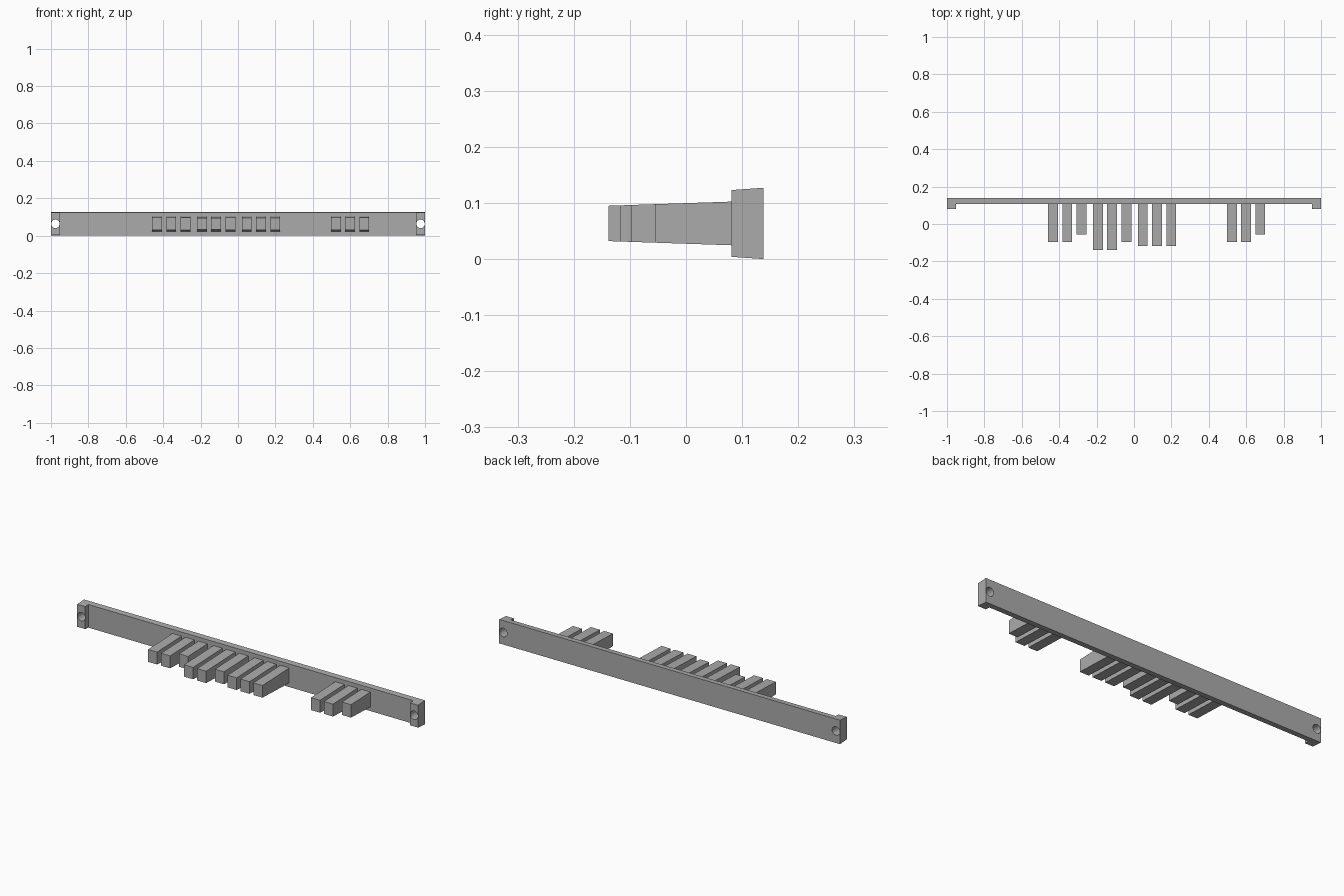
import bpy
import bmesh
import math

cube = bpy.data.objects.get("Cube")
if cube:
    bpy.data.objects.remove(cube, do_unlink=True)

grey = bpy.data.materials.new("plain grey")
grey.use_nodes = True
colour = (0.41, 0.41, 0.41, 1)
grey.diffuse_color = colour
grey.node_tree.nodes["Principled BSDF"].inputs["Base Color"].default_value = colour

MID_Z = 0.0635
BACK = 0.138
BAR_FRONT = 0.107
TAB_FRONT = 0.081


def drafted_prism(name, outline, half_height):
    """Extrude a plan outline about MID_Z, with a height that varies along y."""
    bm = bmesh.new()
    low = [bm.verts.new((x, y, MID_Z - half_height(y))) for x, y in outline]
    high = [bm.verts.new((x, y, MID_Z + half_height(y))) for x, y in outline]
    bm.faces.new(low[::-1])
    bm.faces.new(high)
    n = len(outline)
    for i in range(n):
        j = (i + 1) % n
        bm.faces.new((low[i], low[j], high[j], high[i]))
    bmesh.ops.recalc_face_normals(bm, faces=bm.faces)
    mesh = bpy.data.meshes.new(name)
    bm.to_mesh(mesh)
    bm.free()
    mesh.materials.append(grey)
    obj = bpy.data.objects.new(name, mesh)
    bpy.context.collection.objects.link(obj)
    return obj


# Long rail with a forward tab at each end
half = [(1, BACK), (1, TAB_FRONT), (0.953, TAB_FRONT), (0.953, BAR_FRONT)]
outline = half + [(-x, y) for x, y in reversed(half)]
rail = drafted_prism("rail", outline[::-1],
                     lambda y: 0.0595 + 0.004 * (y - TAB_FRONT) / (BACK - TAB_FRONT))

# Screw hole through each tab
for side in (-1, 1):
    bpy.ops.mesh.primitive_cylinder_add(
        vertices=16, radius=0.023, depth=0.3,
        location=(side * 0.976, 0.11, MID_Z), rotation=(math.pi / 2, 0, 0))
    cutter = bpy.context.object
    cutter.name = "hole_cutter"
    cutter.data.materials.append(grey)
    cutter.hide_render = True
    cut = rail.modifiers.new("screw hole", "BOOLEAN")
    cut.operation = "DIFFERENCE"
    cut.solver = "EXACT"
    cut.object = cutter
    bpy.context.view_layer.objects.active = rail
    bpy.ops.object.modifier_apply(modifier=cut.name)
    bpy.data.objects.remove(cutter, do_unlink=True)

# Tapered fingers in groups of three: centre of the first, then the tip of each
groups = [
    (-0.433, (-0.097, -0.097, -0.055)),
    (-0.193, (-0.138, -0.138, -0.097)),
    (0.047, (-0.117, -0.117, -0.117)),
    (0.523, (-0.097, -0.097, -0.055)),
]
for start, tips in groups:
    for k, tip in enumerate(tips):
        x = start + k * 0.076
        w = 0.0265
        root = BAR_FRONT + 0.005
        drafted_prism("finger", [(x - w, tip), (x + w, tip), (x + w, root), (x - w, root)],
                      lambda y: 0.0315 + 0.0355 * (y + 0.138) / 1.05)
